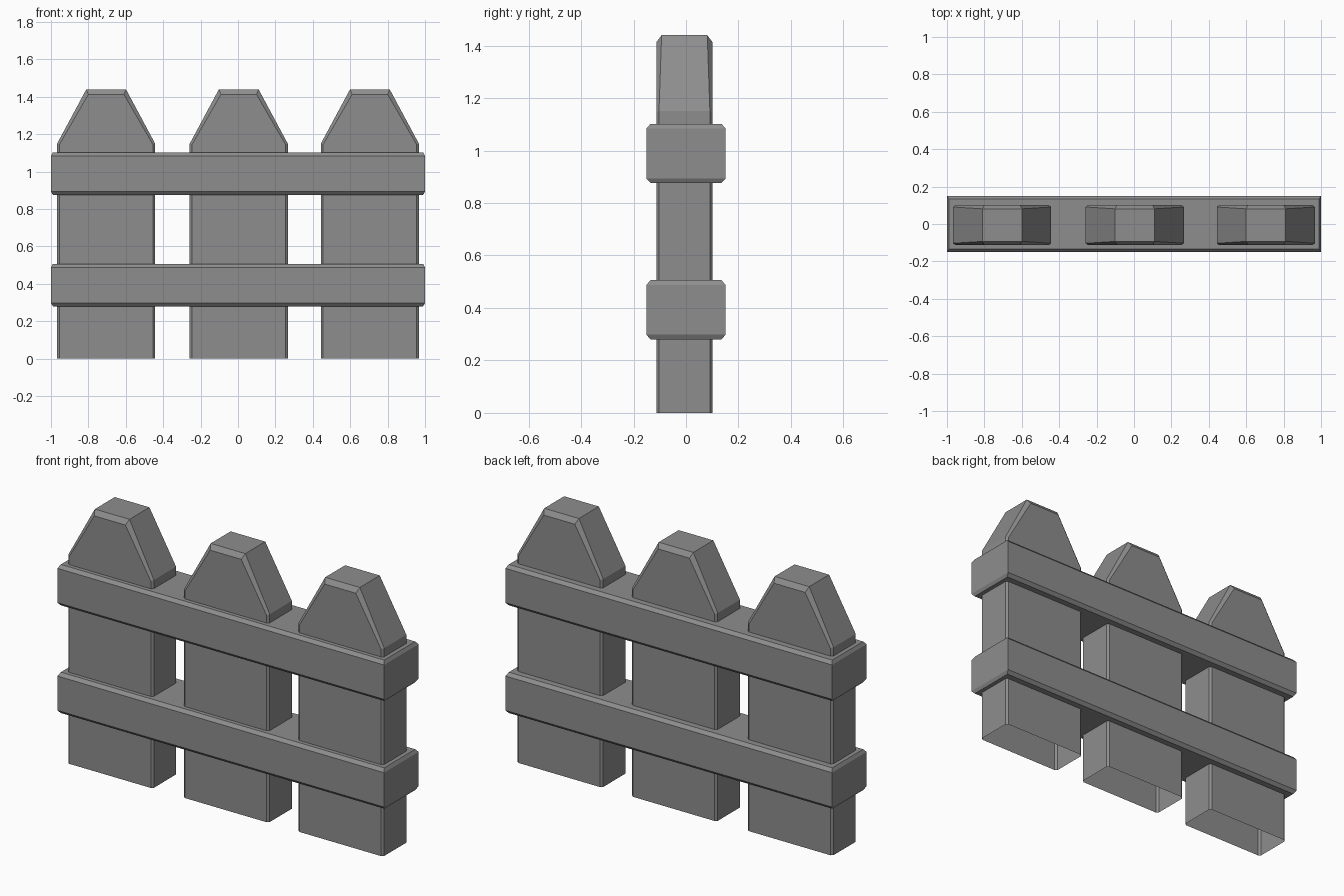
import bpy, bmesh

if "Cube" in bpy.data.objects:
    bpy.data.objects.remove(bpy.data.objects["Cube"])

grey = bpy.data.materials.new("weathered grey")
grey.diffuse_color = (0.27, 0.27, 0.27, 1)
grey.use_nodes = True
grey.node_tree.nodes["Principled BSDF"].inputs["Base Color"].default_value = grey.diffuse_color


def loft(name, rings, location, caps, closed_side=True):
    """Skin a list of equal-length vertex rings; caps closes both ends."""
    bm = bmesh.new()
    loops = [[bm.verts.new(p) for p in ring] for ring in rings]
    n = len(loops[0])
    for a, b in zip(loops, loops[1:]):
        for i in range(n if closed_side else n - 1):
            j = (i + 1) % n
            bm.faces.new((a[i], a[j], b[j], b[i]))
    if caps:
        bm.faces.new(loops[0])
        bm.faces.new(loops[-1])
    bmesh.ops.recalc_face_normals(bm, faces=bm.faces)
    mesh = bpy.data.meshes.new(name)
    bm.to_mesh(mesh)
    bm.free()
    mesh.materials.append(grey)
    obj = bpy.data.objects.new(name, mesh)
    obj.location = location
    bpy.context.collection.objects.link(obj)
    return obj


def picket_outline(half, shoulder, tip, top):
    """Half width and height points, bottom left round to bottom right."""
    left = [(-half, 0), (-half, shoulder), (-tip, top)]
    return left + [(-x, z) for x, z in reversed(left)]


# Pickets: pointed outline with chamfered front and back, open underneath
HALF_DEPTH = 0.107
inner = picket_outline(0.25, 1.145, 0.095, 1.413)
outer = picket_outline(0.262, 1.15, 0.106, 1.44)
chamfer = [0.01, 0.01, 0.02, 0.02, 0.01, 0.01]
face = [(x, -HALF_DEPTH, z) for x, z in inner]
edge = [(x, -HALF_DEPTH + c, z) for (x, z), c in zip(outer, chamfer)]


def flip(ring):
    return [(x, -y, z) for x, y, z in ring]


for side, x in (("left", -0.705), ("middle", 0.004), ("right", 0.705)):
    loft(side + "_picket", [face, edge, flip(edge), flip(face)],
         (x, -0.006, 0), caps=True, closed_side=False)


# Rails: long blocks with chamfered top and bottom rims
def rail_ring(half_x, half_y, z):
    return [(-half_x, -half_y, z), (half_x, -half_y, z),
            (half_x, half_y, z), (-half_x, half_y, z)]


for name, z in (("lower_rail", 0.28), ("upper_rail", 0.876)):
    loft(name, [rail_ring(0.99, 0.135, 0), rail_ring(1.0, 0.151, 0.018),
                rail_ring(1.0, 0.151, 0.208), rail_ring(0.99, 0.135, 0.226)],
         (0, 0, z), caps=True)
